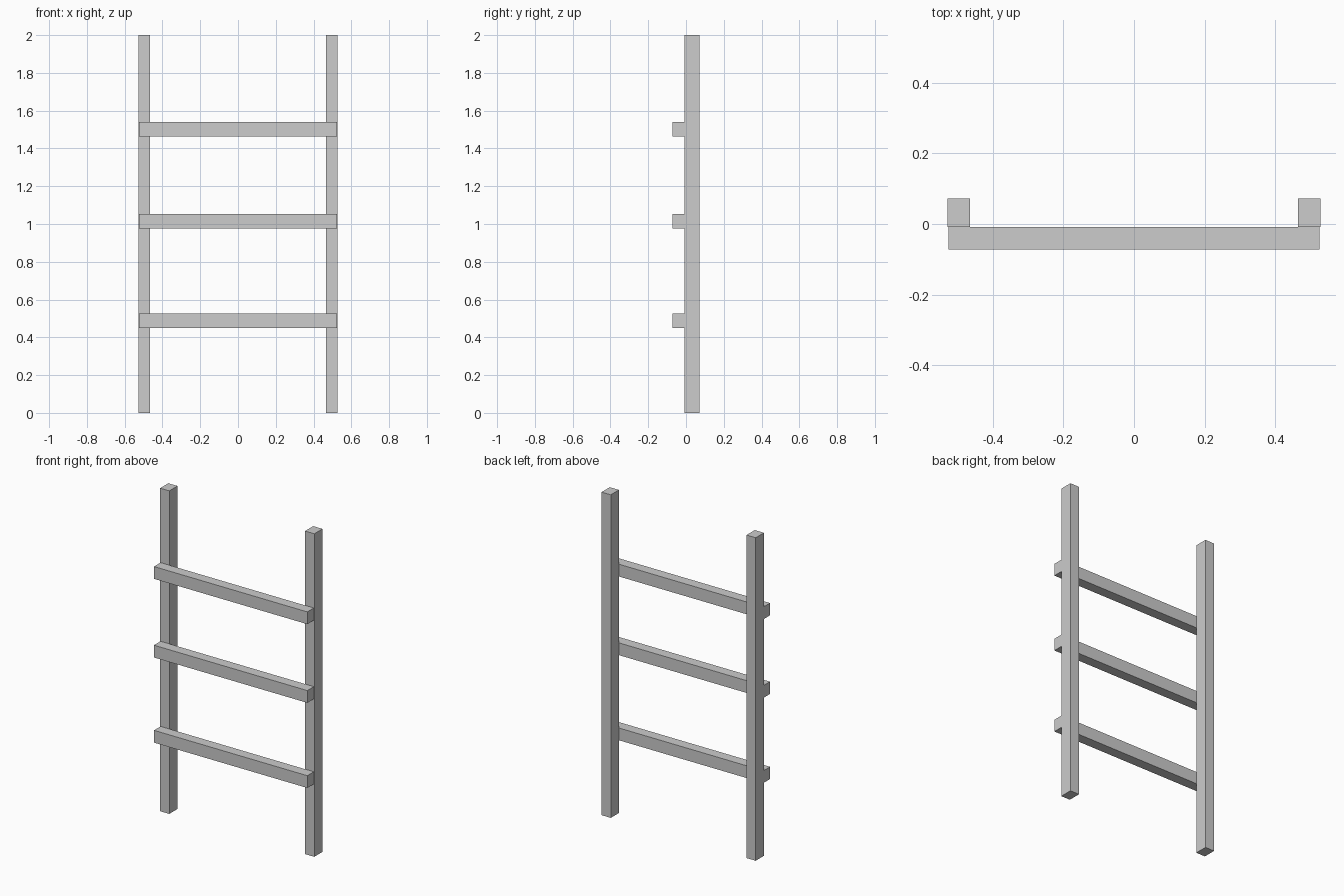
import bpy

default_cube = bpy.data.objects.get("Cube")
if default_cube:
    bpy.data.objects.remove(default_cube, do_unlink=True)

# Single flat colour
grey = bpy.data.materials.new("light_grey")
grey.use_nodes = True
colour = (0.604, 0.604, 0.604, 1)
grey.diffuse_color = colour
grey.node_tree.nodes["Principled BSDF"].inputs["Base Color"].default_value = colour


def box(name, low, high):
    """Add a flat-faced box spanning two opposite corners."""
    centre = [(a + b) / 2 for a, b in zip(low, high)]
    bpy.ops.mesh.primitive_cube_add(size=1, location=centre)
    obj = bpy.context.object
    obj.name = name
    obj.scale = [b - a for a, b in zip(low, high)]
    bpy.ops.object.transform_apply(location=False, rotation=False, scale=True)
    obj.data.materials.append(grey)
    return obj


DEPTH = 0.072         # half of the overall depth
JOINT = -0.008        # plane where rungs meet the posts
POST_OUT, POST_IN = 0.528, 0.465
RUNG_HALF = 0.525
RUNG_HEIGHT = 0.076

# Upright posts
box("left_post", (POST_IN, JOINT, 0), (POST_OUT, DEPTH, 2))
box("right_post", (-POST_OUT, JOINT, 0), (-POST_IN, DEPTH, 2))

# Rungs fixed to the front of the posts
for name, z in (("lower_rung", 0.488), ("middle_rung", 1.015), ("upper_rung", 1.502)):
    box(name, (-RUNG_HALF, -DEPTH, z - RUNG_HEIGHT / 2),
        (RUNG_HALF, JOINT, z + RUNG_HEIGHT / 2))
